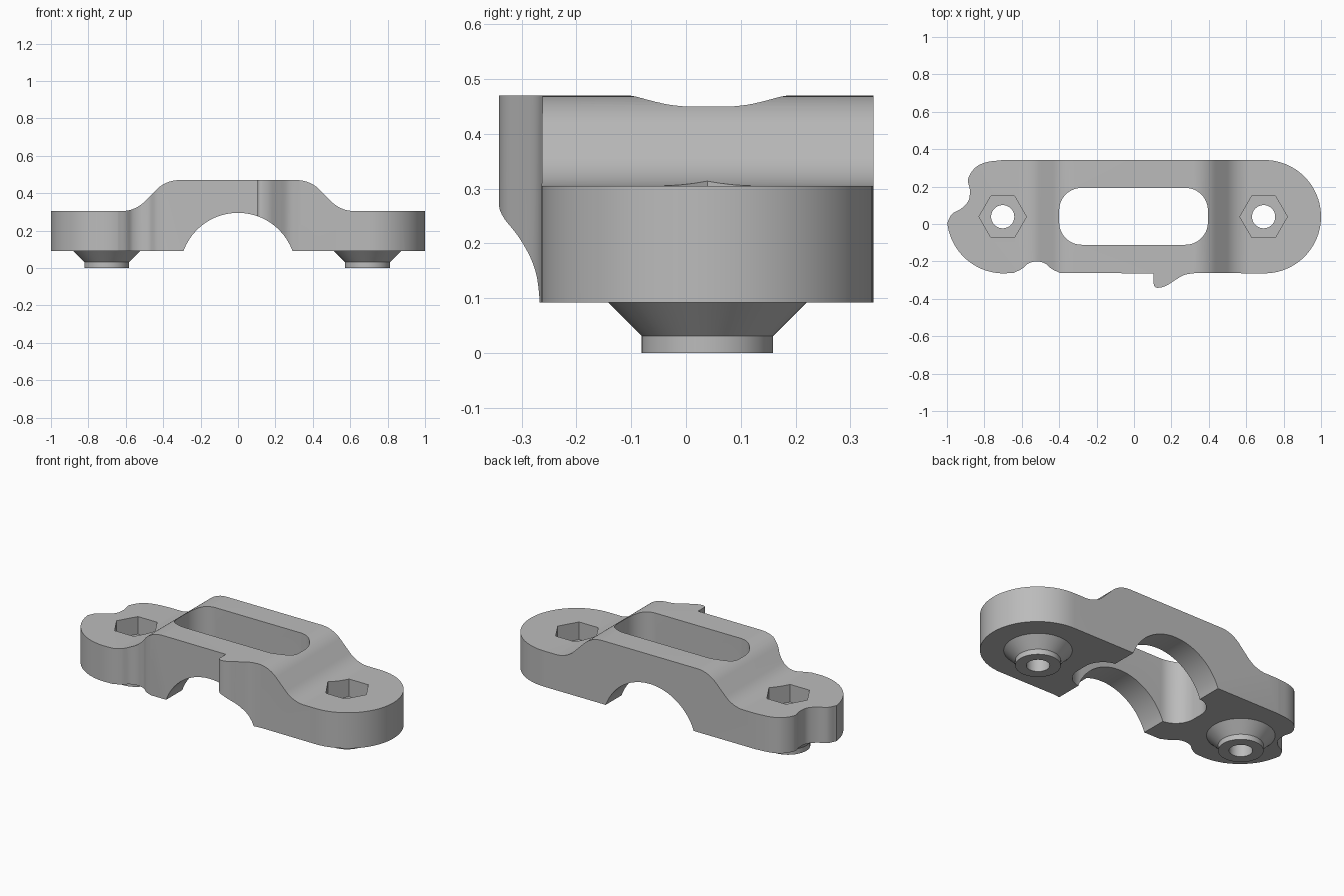
import bpy, bmesh, math
from mathutils import Vector

cube = bpy.data.objects.get("Cube")
if cube:
    bpy.data.objects.remove(cube, do_unlink=True)

grey = bpy.data.materials.new("plain grey")
grey.use_nodes = True
grey.diffuse_color = (0.5, 0.5, 0.5, 1)
grey.node_tree.nodes["Principled BSDF"].inputs["Base Color"].default_value = (0.5, 0.5, 0.5, 1)


def arc(cx, cy, r, start, end, n):
    """Points along a circle, angles in degrees."""
    angles = [math.radians(start + (end - start) * i / n) for i in range(n + 1)]
    return [(cx + r * math.cos(a), cy + r * math.sin(a)) for a in angles]


def smooth(points, n=6):
    """Curve that passes through every point."""
    p = [Vector(q) for q in points]
    p = [2 * p[0] - p[1]] + p + [2 * p[-1] - p[-2]]
    out = []
    for a, b, c, d in zip(p, p[1:], p[2:], p[3:]):
        for i in range(n):
            t = i / n
            out.append(0.5 * (2 * b + (c - a) * t + (2 * a - 5 * b + 4 * c - d) * t * t
                              + (3 * b - a - 3 * c + d) * t ** 3))
    return [tuple(q) for q in out] + [tuple(points[-1])]


def prism(name, outline, low, high, axis="z"):
    """Closed outline pushed out along z or y."""
    bm = bmesh.new()
    place = (lambda u, v, h: (u, v, h)) if axis == "z" else (lambda u, v, h: (u, h, v))
    face = bm.faces.new([bm.verts.new(place(u, v, low)) for u, v in outline])
    moved = bmesh.ops.extrude_face_region(bm, geom=[face])["geom"]
    step = place(0, 0, high - low)
    bmesh.ops.translate(bm, vec=step, verts=[e for e in moved if isinstance(e, bmesh.types.BMVert)])
    return finish(name, bm)


def finish(name, bm):
    bmesh.ops.remove_doubles(bm, verts=bm.verts, dist=1e-5)
    bmesh.ops.recalc_face_normals(bm, faces=bm.faces)
    mesh = bpy.data.meshes.new(name)
    bm.to_mesh(mesh)
    bm.free()
    obj = bpy.data.objects.new(name, mesh)
    bpy.context.collection.objects.link(obj)
    mesh.materials.append(grey)
    return obj


def lathe(name, profile, x, y, n=64):
    """Solid of revolution from (radius, height) pairs."""
    bm = bmesh.new()
    rings = [[bm.verts.new((u, v, z)) for u, v in arc(x, y, r, 0, 360, n)[:-1]] for r, z in profile]
    for a, b in zip(rings, rings[1:]):
        for i in range(n):
            j = (i + 1) % n
            bm.faces.new((a[i], a[j], b[j], b[i]))
    bm.faces.new(rings[0])
    bm.faces.new(rings[-1])
    return finish(name, bm)


def combine(target, tool, operation):
    mod = target.modifiers.new(operation, "BOOLEAN")
    mod.object = tool
    mod.operation = operation
    mod.solver = "EXACT"
    bpy.context.view_layer.objects.active = target
    bpy.ops.object.modifier_apply(modifier=mod.name)
    bpy.data.objects.remove(tool, do_unlink=True)


BASE, STEP, TOP = 0.092, 0.305, 0.47
BOLT_X, BOLT_Y, END_R = 0.697, 0.039, 0.303

# Plan outline: round right end, notched left end, scalloped front and small fin
outline = arc(BOLT_X, BOLT_Y, END_R, -90, 90, 40)
outline += smooth([(-0.70, 0.342), (-0.79, 0.33), (-0.85, 0.30), (-0.887, 0.24), (-0.878, 0.185),
                   (-0.884, 0.127), (-0.92, 0.085), (-0.973, 0.053), (-0.999, 0.005)])
outline += arc(-BOLT_X, BOLT_Y, END_R, 194, 270, 20)
outline += smooth([(-0.645, -0.262), (-0.60, -0.24), (-0.565, -0.211), (-0.52, -0.2),
                   (-0.475, -0.211), (-0.44, -0.24), (-0.395, -0.262)])
outline += [(0.105, -0.264)]
outline += smooth([(0.105, -0.32), (0.111, -0.335), (0.13, -0.341), (0.17, -0.331),
                   (0.22, -0.3), (0.27, -0.272), (0.33, -0.262)])
body = prism("bracket_body", outline, BASE, 0.6)

# Side profile: raised middle with rounded shoulders and an arch underneath
R = 0.17
half = arc(0.315, TOP - R, R, 90, 45, 10) + arc(0.62, STEP + R, R, 225, 270, 10) + [(1.2, STEP), (1.2, BASE)]
edge = math.degrees(math.asin((BASE + 0.015) / 0.31))
arch = arc(0, -0.015, 0.31, edge, 180 - edge, 48)
profile = half + arch + [(-x, z) for x, z in reversed(half)]
combine(body, prism("profile_tool", profile, -0.6, 0.6, "y"), "INTERSECT")

# Long rounded slot through the middle
slot = []
for x, y, start in ((0.275, 0.073, 0), (-0.28, 0.073, 90), (-0.28, 0.009, 180), (0.275, 0.009, 270)):
    slot += arc(x, y, 0.12, start, start + 90, 14)
combine(body, prism("slot_tool", slot, -0.1, 0.7), "DIFFERENCE")

# Bosses, bolt holes and hexagonal nut pockets
for x in (-0.702, 0.693):
    boss = lathe("boss", [(0.12, 0), (0.12, 0.031), (0.181, BASE), (0.181, BASE + 0.03)], x, BOLT_Y)
    combine(body, boss, "UNION")
    combine(body, lathe("hole_tool", [(0.062, -0.1), (0.062, 0.6)], x, BOLT_Y), "DIFFERENCE")
    combine(body, prism("pocket_tool", arc(x, BOLT_Y, 0.127, 0, 360, 6)[:-1], 0.2, 0.6), "DIFFERENCE")

bpy.ops.object.select_all(action="DESELECT")
body.select_set(True)
bpy.context.view_layer.objects.active = body
bpy.ops.object.shade_smooth_by_angle(angle=math.radians(30))
